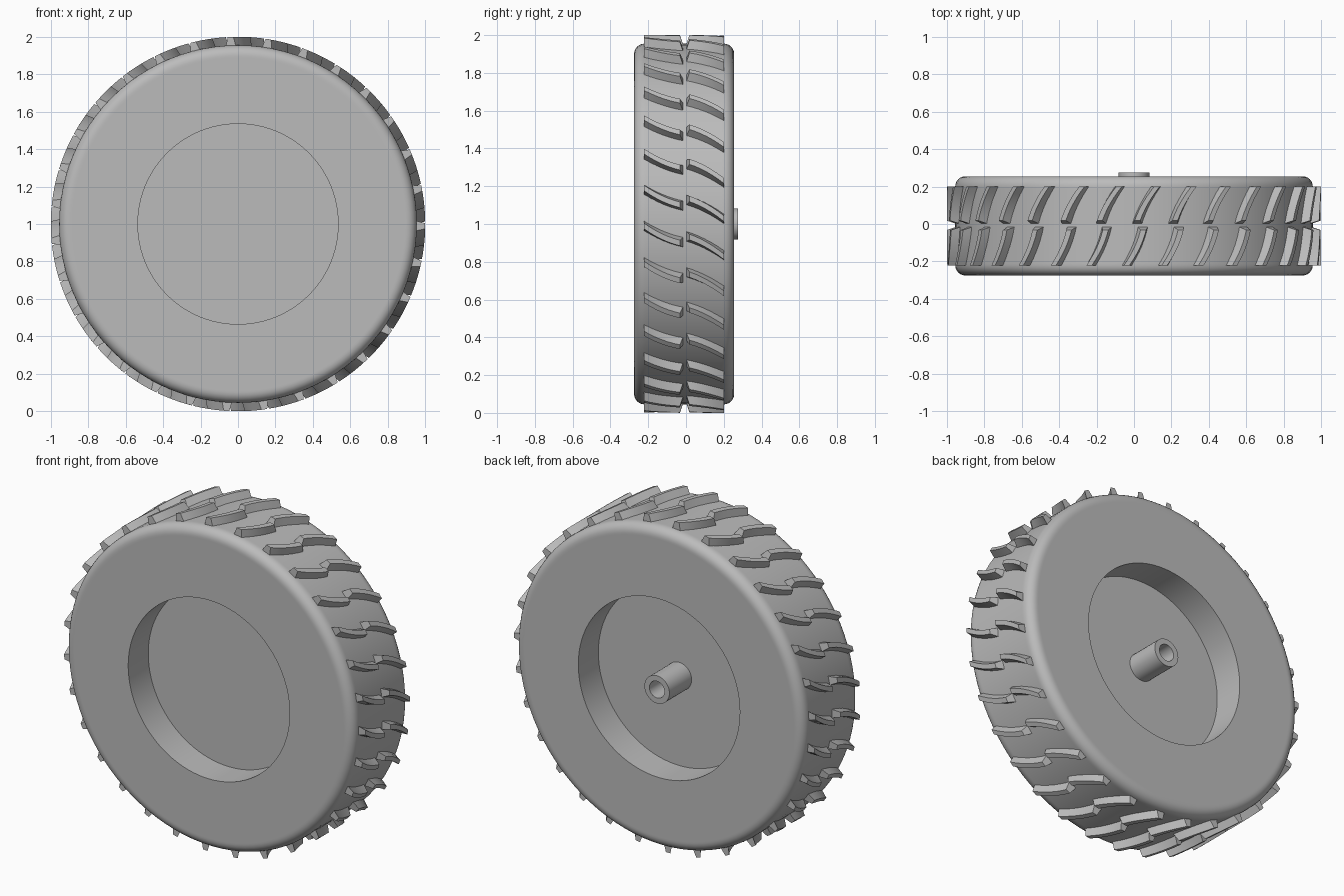
import bpy, bmesh, math
from mathutils import Matrix

cube = bpy.data.objects.get("Cube")
if cube:
    bpy.data.objects.remove(cube, do_unlink=True)

GREY = (0.5, 0.5, 0.5, 1)
mat = bpy.data.materials.new("plain grey")
mat.use_nodes = True
mat.diffuse_color = GREY
mat.node_tree.nodes["Principled BSDF"].inputs["Base Color"].default_value = GREY

CENTRE = 1.0
TREADS = 31
BODY_R = 0.955
FRONT, BACK = -0.275, 0.255
RECESS_R, RECESS_DEPTH = 0.535, 0.19
ROUND = 0.055


def finish(name, bm, smooth=True):
    bmesh.ops.recalc_face_normals(bm, faces=bm.faces)
    mesh = bpy.data.meshes.new(name)
    bm.to_mesh(mesh)
    bm.free()
    mesh.materials.append(mat)
    obj = bpy.data.objects.new(name, mesh)
    obj.location.z = CENTRE
    bpy.context.collection.objects.link(obj)
    if smooth:
        bpy.ops.object.select_all(action='DESELECT')
        obj.select_set(True)
        bpy.context.view_layer.objects.active = obj
        bpy.ops.object.shade_smooth_by_angle(angle=math.radians(30))
    return obj


def lathe(name, profile, steps, closed=False):
    """Turn a (radius, y) profile about the y axis."""
    bm = bmesh.new()
    verts = [bm.verts.new((r, y, 0)) for r, y in profile]
    pairs = list(zip(verts, verts[1:]))
    if closed:
        pairs.append((verts[-1], verts[0]))
    edges = [bm.edges.new(p) for p in pairs]
    bmesh.ops.spin(bm, geom=verts + edges, cent=(0, 0, 0), axis=(0, 1, 0),
                   angle=math.tau, steps=steps)
    bmesh.ops.remove_doubles(bm, verts=bm.verts, dist=0.0001)
    return finish(name, bm)


def shoulder(y_face, side):
    """Rounded shoulder from the side face out to the rolling surface."""
    pts = [(BODY_R - ROUND - 0.01, y_face)]
    for i in range(7):
        a = math.pi / 2 * i / 6
        pts.append((BODY_R - ROUND + ROUND * math.sin(a),
                    y_face - side * ROUND * (1 - math.cos(a))))
    pts.append((BODY_R, y_face - side * (ROUND + 0.01)))
    return pts


# Wheel body with a round recess in each side
front_floor, back_floor = FRONT + RECESS_DEPTH, BACK - RECESS_DEPTH
profile = [(0, front_floor), (RECESS_R, front_floor), (RECESS_R, FRONT)]
profile += shoulder(FRONT, -1)
profile += shoulder(BACK, 1)[::-1]
profile += [(RECESS_R, BACK), (RECESS_R, back_floor), (0, back_floor)]
lathe("wheel_body", profile, 96)

# Hollow axle stub on the back
lathe("axle_stub", [(0.083, back_floor - 0.01), (0.083, 0.275),
                    (0.05, 0.275), (0.05, back_floor - 0.01)], 32, closed=True)


def tread_row(name, y0, y1, top0, top1, start, sweep, bend):
    """One ring of slanted, gently curved tread bars."""
    bm = bmesh.new()
    stations = 6
    for k in range(TREADS):
        turn = Matrix.Rotation(math.tau * k / TREADS, 3, 'Y')
        rings = []
        for i in range(stations + 1):
            t = i / stations
            mid = start + sweep * (t + bend * t * (1 - t))
            base_y, top_y = y0 + (y1 - y0) * t, top0 + (top1 - top0) * t
            ring = []
            for half, r, y in ((-0.031, 0.94, base_y), (-0.015, 1.0, top_y),
                               (0.015, 1.0, top_y), (0.031, 0.94, base_y)):
                a = mid + half
                v = bm.verts.new((r * math.sin(a), y, r * math.cos(a)))
                v.co = turn @ v.co
                ring.append(v)
            rings.append(ring)
        for a, b in zip(rings, rings[1:]):
            for j in range(4):
                n = (j + 1) % 4
                bm.faces.new((a[j], a[n], b[n], b[j]))
        bm.faces.new(rings[0])
        bm.faces.new(rings[-1][::-1])
    return finish(name, bm)


# Two rows of tread bars
tread_row("front_treads", -0.222, -0.012, -0.222, -0.032, -0.04, 0.09, 0.5)
tread_row("back_treads", -0.002, 0.2, 0.018, 0.2, 0.018, 0.105, -0.4)
